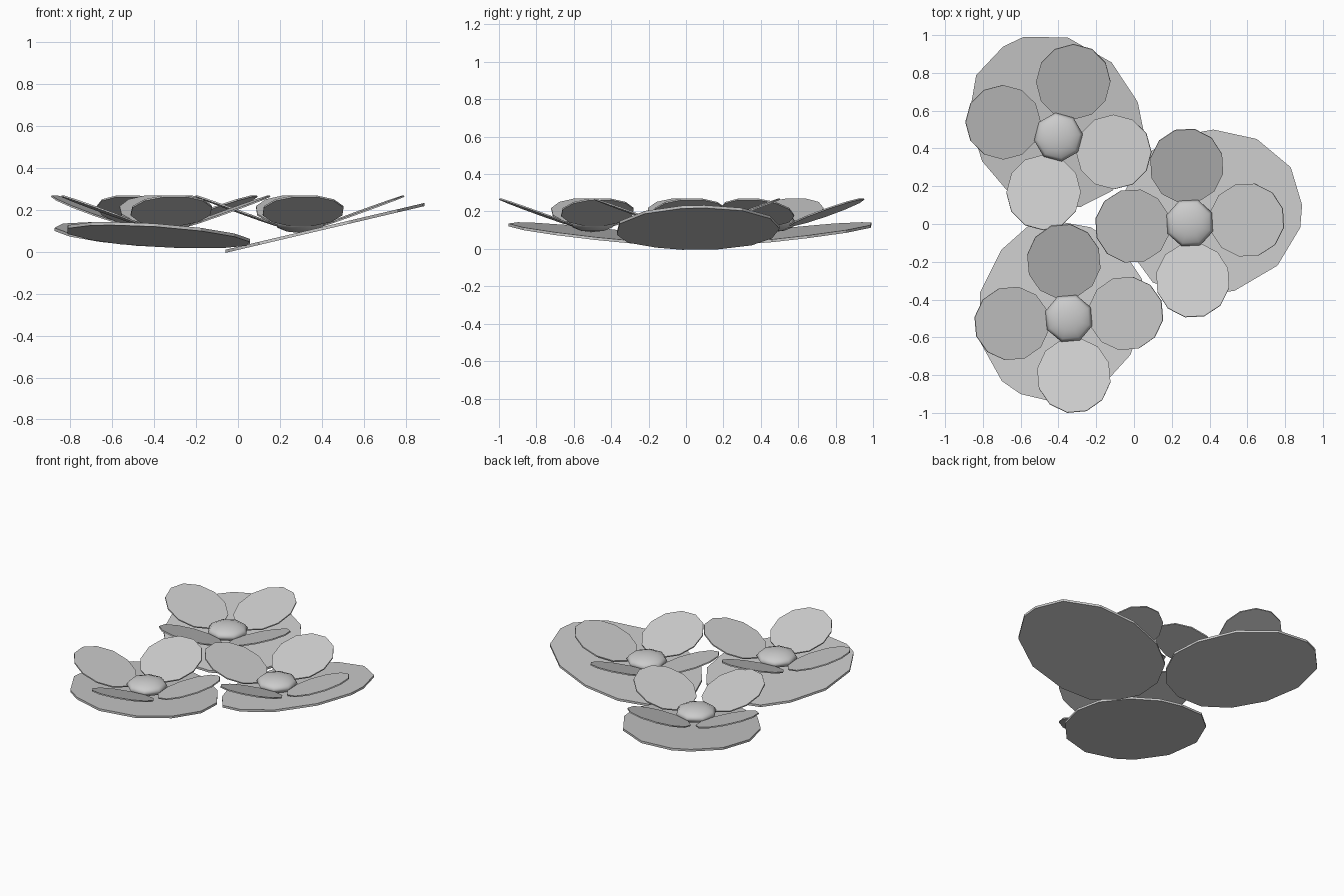
import bpy, bmesh
from math import radians, cos, sin, pi
from mathutils import Matrix, Vector

if "Cube" in bpy.data.objects:
    bpy.data.objects.remove(bpy.data.objects["Cube"])


def plate(name, outline, thickness, matrix):
    """Thin flat plate from a 2D outline; its upper face lies on local z = 0."""
    bm = bmesh.new()
    top = bm.faces.new([bm.verts.new((x, y, 0)) for x, y in outline])
    low = bmesh.ops.extrude_face_region(bm, geom=[top])["geom"]
    bmesh.ops.translate(bm, vec=(0, 0, -thickness),
                        verts=[v for v in low if isinstance(v, bmesh.types.BMVert)])
    bmesh.ops.recalc_face_normals(bm, faces=bm.faces)
    bm.transform(matrix)
    mesh = bpy.data.meshes.new(name)
    bm.to_mesh(mesh)
    bm.free()
    obj = bpy.data.objects.new(name, mesh)
    bpy.context.collection.objects.link(obj)
    return obj


def turn(deg, axis):
    return Matrix.Rotation(radians(deg), 4, axis)


# Broad leaf outline, long axis along x, seen from above
leaf = [(.89, .10), (.83, .30), (.65, .45), (.42, .50), (.20, .46), (.04, .35),
        (-.05, .17), (-.06, -.02), (-.01, -.16), (.10, -.31), (.28, -.37),
        (.53, -.355), (.76, -.22), (.88, -.02)]

# Three leaves fanned out around the middle: turn, shift, mid height, slope
for i, (deg, dx, dy, mid, slope) in enumerate([(0, 0, 0, .123, .235),
                                               (120, .27, .03, .088, .116),
                                               (240, .19, -.17, .088, .116)]):
    shear = Matrix.Identity(4)
    shear[2][0] = slope
    lift = Matrix.Translation((dx, dy, mid - slope * .42))
    plate(f"leaf_{i + 1}", leaf, .015, turn(deg, 'Z') @ lift @ shear)

# Petal outline: twelve-sided, slightly long
petal = [(.212 * cos(a), .197 * sin(a))
         for a in (2 * pi * (k + .5) / 12 for k in range(12))]

# Three flowers of four raised petals around a low dome
for i, (x, y, spin) in enumerate([(.295, .005, 3), (-.40, .46, -15), (-.345, -.50, 5)]):
    base = Matrix.Translation((x, y, 0)) @ turn(spin, 'Z')
    for k in range(4):
        m = base @ turn(90 * k, 'Z') @ Matrix.Translation((.302, 0, .2)) @ turn(-20, 'Y')
        plate(f"flower_{i + 1}_petal_{k + 1}", petal, .008, m)
    bpy.ops.mesh.primitive_uv_sphere_add(segments=8, ring_count=6, radius=1,
                                         location=(x, y, .14),
                                         rotation=(0, 0, radians(22.5 + spin)))
    dome = bpy.context.object
    dome.name = f"flower_{i + 1}_centre"
    dome.scale = (.13, .13, .05)
    bpy.ops.object.shade_smooth()
